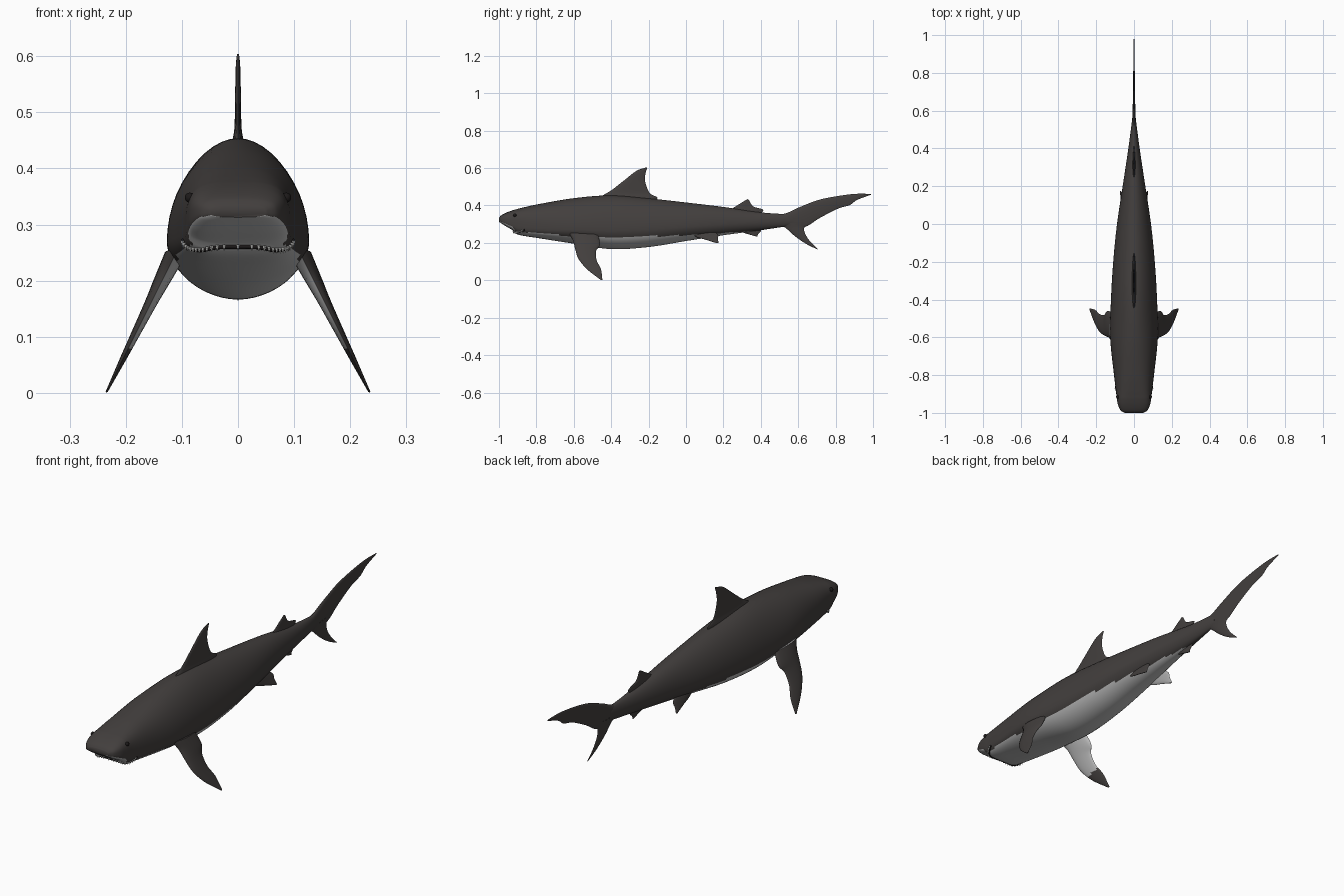
import bpy
import bmesh
from math import sin, cos, pi, radians, copysign
from mathutils import Matrix, Vector

default_cube = bpy.data.objects.get("Cube")
if default_cube:
    bpy.data.objects.remove(default_cube, do_unlink=True)


def make_material(name, colour):
    material = bpy.data.materials.new(name)
    material.use_nodes = True
    material.diffuse_color = (*colour, 1)
    shader = material.node_tree.nodes["Principled BSDF"]
    shader.inputs["Base Color"].default_value = (*colour, 1)
    shader.inputs["Roughness"].default_value = 0.7
    return material


DARK = make_material("dark skin", (0.055, 0.049, 0.047))
PALE = make_material("pale belly", (0.5, 0.5, 0.5))
TOOTH = make_material("tooth white", (0.8, 0.8, 0.78))
BLACK = make_material("eye and mouth black", (0.012, 0.01, 0.01))


def smooth_lookup(rows, t):
    """Smooth interpolation of rows whose first entry is the parameter."""
    last = len(rows) - 1
    i = 0
    while i < last - 1 and t > rows[i + 1][0]:
        i += 1

    def slope(k, c):
        low, high = rows[max(k - 1, 0)], rows[min(k + 1, last)]
        return (high[c] - low[c]) / (high[0] - low[0])

    a, b = rows[i], rows[i + 1]
    span = b[0] - a[0]
    u = min(max((t - a[0]) / span, 0), 1)
    ease = u * u * (3 - 2 * u)
    return [a[c] + (b[c] - a[c]) * ease
            + span * u * (1 - u) * ((1 - u) * slope(i, c) - u * slope(i + 1, c))
            for c in range(1, len(a))]


def finish(bm, name, materials, rule=None):
    bmesh.ops.recalc_face_normals(bm, faces=bm.faces)
    for face in bm.faces:
        face.smooth = True
        if rule:
            face.material_index = int(rule(face.calc_center_median(), face.normal))
    mesh = bpy.data.meshes.new(name)
    bm.to_mesh(mesh)
    bm.free()
    for material in materials:
        mesh.materials.append(material)
    mesh.set_sharp_from_angle(angle=radians(50))
    obj = bpy.data.objects.new(name, mesh)
    bpy.context.collection.objects.link(obj)
    return obj


def loft(name, rings, rule=None):
    """Skin a list of closed rings and cap both ends."""
    bm = bmesh.new()
    loops = [[bm.verts.new(p) for p in ring] for ring in rings]
    count = len(loops[0])
    for first, second in zip(loops, loops[1:]):
        for i in range(count):
            j = (i + 1) % count
            bm.faces.new((first[i], first[j], second[j], second[i]))
    bm.faces.new(loops[0])
    bm.faces.new(loops[-1])
    return finish(bm, name, [DARK, PALE], rule)


# Body profile: y, top, bottom, height of widest line, half width, squareness
BODY = [
    (-1.0, .334, .313, .322, .05, 3),
    (-.99, .346, .306, .32, .068, 3.2),
    (-.96, .362, .287, .312, .084, 3.4),
    (-.925, .375, .266, .3, .091, 3.4),
    (-.91, .379, .25, .294, .093, 3.3),
    (-.88, .387, .24, .287, .096, 3),
    (-.8, .405, .227, .278, .106, 2.5),
    (-.6, .439, .196, .27, .126, 2),
    (-.4, .454, .167, .265, .122, 1.9),
    (-.2, .438, .178, .272, .11, 1.9),
    (0, .416, .21, .284, .09, 1.9),
    (.2, .392, .241, .3, .06, 2),
    (.4, .363, .268, .312, .03, 2),
    (.56, .352, .292, .32, .009, 2),
]

# Height of the border between the dark back and the pale belly
BORDER = [(-.92, .262), (-.75, .25), (-.6, .236), (-.4, .232),
          (-.1, .238), (.1, .248), (.25, .257), (.36, .262)]


def body_point(y, angle):
    top, bottom, middle, width, square = smooth_lookup(BODY, y)
    c, s = cos(angle), sin(angle)
    height = top - middle if s > 0 else middle - bottom
    power = 2 / square
    return Vector((copysign(width * abs(c) ** power, c), y,
                   middle + copysign(height * abs(s) ** power, s)))


def body_is_pale(centre, normal):
    if centre.y > .36:
        return False
    if centre.y < -.915:
        return normal.z < -.45 and centre.z < .318
    ragged = .002 * sin(centre.y * 60)
    return centre.z < smooth_lookup(BORDER, centre.y)[0] + ragged


RINGS, SIDES = 130, 48
body_rings = []
for r in range(RINGS + 1):
    ring_y = -1 + 1.56 * (r / RINGS) ** 1.4
    body_rings.append([body_point(ring_y, 2 * pi * k / SIDES) for k in range(SIDES)])
loft("body", body_rings, body_is_pale)


# Fins: each station is lead y, lead z, trail y, trail z, half thickness
def fin(name, stations, lean=lambda z: 0, rule=None, steps=6, chord=9):
    rows = [(i, *station) for i, station in enumerate(stations)]
    rings = []
    for k in range((len(rows) - 1) * steps + 1):
        y0, z0, y1, z1, thick = smooth_lookup(rows, k / steps)
        ring = []
        for n in range(2 * chord):
            turn = pi * n / chord
            u = (1 - cos(turn)) / 2
            z = z0 + (z1 - z0) * u
            bulge = thick * sin(turn) * (1.25 - .5 * u)
            ring.append((lean(z) + bulge, y0 + (y1 - y0) * u, z))
        rings.append(ring)
    return loft(name, rings, rule)


fin("dorsal_fin", [
    (-.48, .432, -.16, .425, .016),
    (-.435, .46, -.155, .444, .009),
    (-.395, .484, -.195, .468, .006),
    (-.33, .535, -.219, .53, .005),
    (-.265, .585, -.216, .573, .004),
    (-.212, .604, -.207, .6, .002)])

fin("second_dorsal_fin", [
    (.23, .375, .4, .355, .008),
    (.265, .395, .412, .378, .005),
    (.295, .414, .36, .395, .004),
    (.328, .434, .336, .43, .002)])

fin("anal_fin", [
    (.27, .275, .39, .285, .007),
    (.3, .257, .402, .266, .005),
    (.345, .243, .385, .246, .003),
    (.376, .234, .382, .235, .002)])

fin("tail_upper_lobe", [
    (.46, .352, .46, .282, .014),
    (.53, .357, .55, .285, .01),
    (.6, .388, .635, .285, .007),
    (.7, .427, .715, .333, .005),
    (.79, .447, .81, .382, .004),
    (.88, .46, .875, .402, .003),
    (.93, .463, .915, .43, .003),
    (.99, .462, .988, .457, .001)])

fin("tail_lower_lobe", [
    (.5, .3, .66, .315, .008),
    (.535, .278, .633, .283, .006),
    (.58, .238, .637, .25, .005),
    (.64, .196, .662, .21, .003),
    (.702, .165, .705, .167, .001)])

# Paired fins, dark outside and pale on the inner side
for side, label in ((1, "left"), (-1, "right")):
    fin("pectoral_fin_" + label, [
        (-.63, .255, -.47, .245, .02),
        (-.605, .215, -.46, .19, .016),
        (-.592, .165, -.48, .158, .012),
        (-.575, .115, -.478, .108, .009),
        (-.53, .06, -.455, .06, .006),
        (-.455, .001, -.447, .003, .002)],
        lambda z: side * (.235 - .5 * z),
        lambda c, n: n.x * side < 0 and c.z > .085 + .2 * (c.y + .5))
    fin("pelvic_fin_" + label, [
        (.02, .25, .15, .262, .009),
        (.06, .23, .172, .242, .006),
        (.115, .214, .17, .222, .004),
        (.165, .198, .175, .2, .002)],
        lambda z: side * (.072 - .4 * (z - .2)),
        lambda c, n: n.x * side < 0)

    # Eyes set into the sides of the head
    bm = bmesh.new()
    place = body_point(-.915, radians(28))
    place.x *= side
    bmesh.ops.create_uvsphere(bm, u_segments=16, v_segments=10, radius=.009,
                              matrix=Matrix.Translation(place))
    finish(bm, "eye_" + label, [BLACK])


# Mouth line wrapping around the underside of the snout
def mouth_point(t):
    return body_point(-.92 + .06 * t * t, radians(-90 + 82 * t))


mouth = bpy.data.curves.new("mouth_line", "CURVE")
mouth.dimensions = "3D"
mouth.bevel_depth = .004
mouth.bevel_resolution = 2
mouth.materials.append(BLACK)
line = mouth.splines.new("POLY")
line.points.add(40)
for k, point in enumerate(line.points):
    point.co = (*mouth_point(k / 20 - 1), 1)
bpy.context.collection.objects.link(bpy.data.objects.new("mouth_line", mouth))

# Upper row of small pointed teeth
bm = bmesh.new()
for k in range(27):
    spot = mouth_point((k - 13) / 14)
    outward = Vector((spot.x * .04, -.004, -.002))
    bmesh.ops.create_cone(bm, cap_ends=True, segments=6, radius1=0, radius2=.0035,
                          depth=.012, matrix=Matrix.Translation(spot + outward))
finish(bm, "upper_teeth", [TOOTH])
